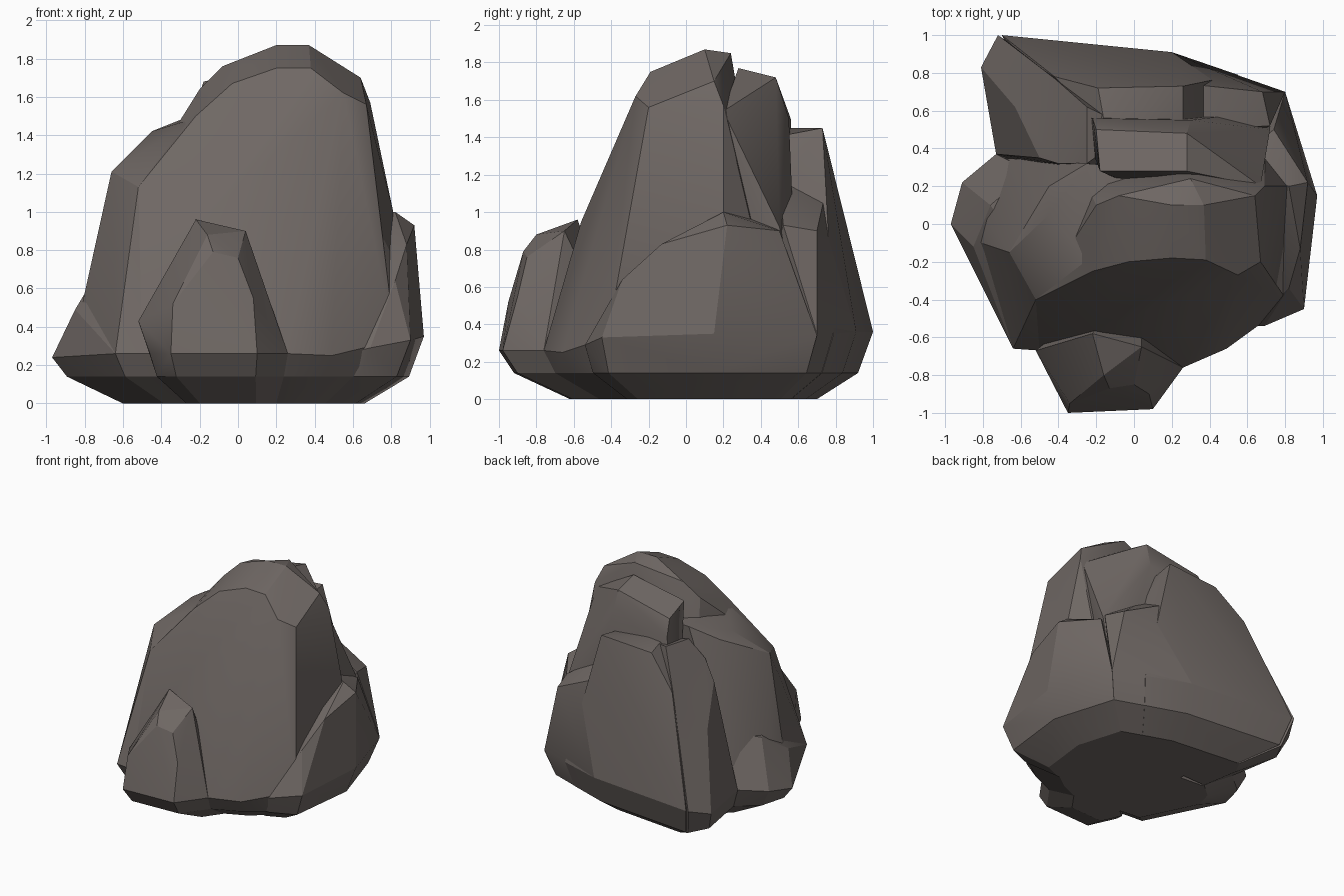
import bpy
import bmesh
import math

default_cube = bpy.data.objects.get("Cube")
if default_cube:
    bpy.data.objects.remove(default_cube, do_unlink=True)

stone = bpy.data.materials.new("warm_grey_stone")
stone.use_nodes = True
stone_colour = (0.16, 0.138, 0.128, 1.0)
stone.diffuse_color = stone_colour
stone.node_tree.nodes["Principled BSDF"].inputs["Base Color"].default_value = stone_colour


def rock_chunk(name, foot, crown):
    """Wrap a faceted convex chunk around its widest outline and its upper corners.

    Every foot corner is repeated twice below itself, pulled towards the
    middle, which forms the undercut bevel that the boulder rests on.
    """
    corners = list(foot) + list(crown)
    for x, y, z in foot:
        corners.append((x * .92, y * .92, .14))
        corners.append((x * .65 + .03, y * .66 + .04, 0))

    bm = bmesh.new()
    for corner in corners:
        bm.verts.new(corner)
    hull = bmesh.ops.convex_hull(bm, input=bm.verts[:], use_existing_faces=False)
    spare = {item for key in ("geom_interior", "geom_unused") for item in hull[key]}
    spare_verts = [item for item in spare if isinstance(item, bmesh.types.BMVert)]
    bmesh.ops.delete(bm, geom=spare_verts, context="VERTS")
    # Merge nearly flat neighbours into larger facets
    bmesh.ops.dissolve_limit(bm, angle_limit=math.radians(3),
                             verts=bm.verts[:], edges=bm.edges[:])
    bmesh.ops.recalc_face_normals(bm, faces=bm.faces[:])

    mesh = bpy.data.meshes.new(name)
    bm.to_mesh(mesh)
    bm.free()
    mesh.materials.append(stone)
    chunk = bpy.data.objects.new(name, mesh)
    bpy.context.collection.objects.link(chunk)
    bpy.ops.object.select_all(action="DESELECT")
    chunk.select_set(True)
    bpy.context.view_layer.objects.active = chunk
    bpy.ops.object.shade_smooth_by_angle(angle=math.radians(24))
    return chunk


# Main body with the peak
rock_chunk(
    "main_body",
    foot=[(-.5, -.67, .26), (.26, -.76, .26), (.49, -.66, .25),
          (.61, -.54, .27), (.82, -.42, .33), (.7, .5, .3), (-.4, .5, .3)],
    crown=[(-.52, -.4, 1.13), (-.22, -.25, 1.5), (-.2, -.56, .95),
           (.25, -.56, .95), (.36, -.34, 1.45), (.57, -.46, .8),
           (-.03, -.2, 1.67), (.2, -.18, 1.75), (.38, -.19, 1.75),
           (.55, -.27, 1.62), (.67, -.2, 1.56), (.78, -.33, .75),
           (-.2, .1, 1.64), (-.08, .15, 1.76), (.2, .1, 1.87),
           (.37, .1, 1.87), (.3, .24, 1.85), (.64, .15, 1.7),
           (.69, .2, 1.57), (.81, .2, 1)])

# Lower shoulder on the right flank
rock_chunk(
    "right_shoulder",
    foot=[(-.87, -.08, .26), (-.84, .12, .28), (-.7, .35, .3),
          (-.64, -.66, .26), (-.5, -.67, .26), (0, .3, .3)],
    crown=[(-.66, -.15, 1.21), (-.52, -.4, 1.13),
           (-.45, .05, 1.42), (-.45, .2, 1.4), (-.25, .32, 1.5),
           (-.22, -.22, 1.49), (0, -.2, 1.5), (0, .3, 1.5)])

# Flared skirt below the shoulder
rock_chunk(
    "right_skirt",
    foot=[(-.97, 0, .24), (-.91, .22, .28), (-.73, .37, .3),
          (-.64, -.66, .26), (-.3, 0, .3)],
    crown=[(-.85, -.12, .49), (-.76, .1, .64), (-.55, .28, .7),
           (-.5, -.3, .7)])

# Small outcrop leaning on the front
rock_chunk(
    "front_outcrop",
    foot=[(.1, -.98, .26), (-.35, -1, .26), (-.46, -.76, .26),
          (.26, -.76, .26), (0, -.4, .3)],
    crown=[(-.52, -.67, .43), (-.34, -.95, .52), (.08, -.9, .55),
           (-.13, -.87, .79), (0, -.85, .76), (-.16, -.8, .88),
           (.04, -.65, .9), (-.22, -.58, .96)])

# Slab along the left flank with a slanting top ledge
rock_chunk(
    "left_flank_slab",
    foot=[(.6, -.54, .27), (.69, -.54, .29), (.9, -.45, .33),
          (.97, .15, .35), (.8, .7, .34), (.3, .3, .3)],
    crown=[(.82, -.34, .64), (.88, -.13, .83), (.92, .22, .93),
           (.82, .2, 1), (.74, .5, .9), (.5, .3, 1)])

# Stepped shelf behind the peak
rock_chunk(
    "upper_shelf",
    foot=[(-.3, .6, .3), (.72, .6, .3), (.5, 0, .3)],
    crown=[(-.18, .28, 1.68), (-.2, .5, 1.62), (-.22, .56, 1.5),
           (.28, .28, 1.77), (.28, .48, 1.72), (.3, .55, 1.5),
           (.67, .2, 1.54), (.72, .5, .92)])

# Tall arched slab across the back
rock_chunk(
    "back_slab",
    foot=[(.55, .79, .35), (.2, .91, .36), (-.7, 1, .36),
          (-.4, .4, .3), (.5, .3, .3)],
    crown=[(.26, .52, 1.41), (.26, .73, 1.45), (.37, .52, 1.15),
           (.37, .74, 1.05), (-.19, .72, 1.42), (-.15, .5, 1.45),
           (-.42, .78, 1.18), (-.55, .86, .8)])

# Lower sloping slab at the back left corner
rock_chunk(
    "back_left_slab",
    foot=[(.8, .7, .35), (.2, .91, .36), (.3, .3, .3)],
    crown=[(.35, .5, 1.18), (.72, .52, .93), (.68, .7, .9), (.3, .74, 1.08)])

# Buttress at the back right corner
rock_chunk(
    "back_right_buttress",
    foot=[(-.72, 1, .36), (-.81, .83, .3), (-.73, .37, .3), (0, .4, .3)],
    crown=[(-.56, .85, .8), (-.63, .62, .87), (-.5, .35, 1.13),
           (-.4, .32, 1.28), (-.42, .77, 1.18), (-.25, .62, 1.45),
           (-.25, .32, 1.4), (0, .5, 1.4)])
